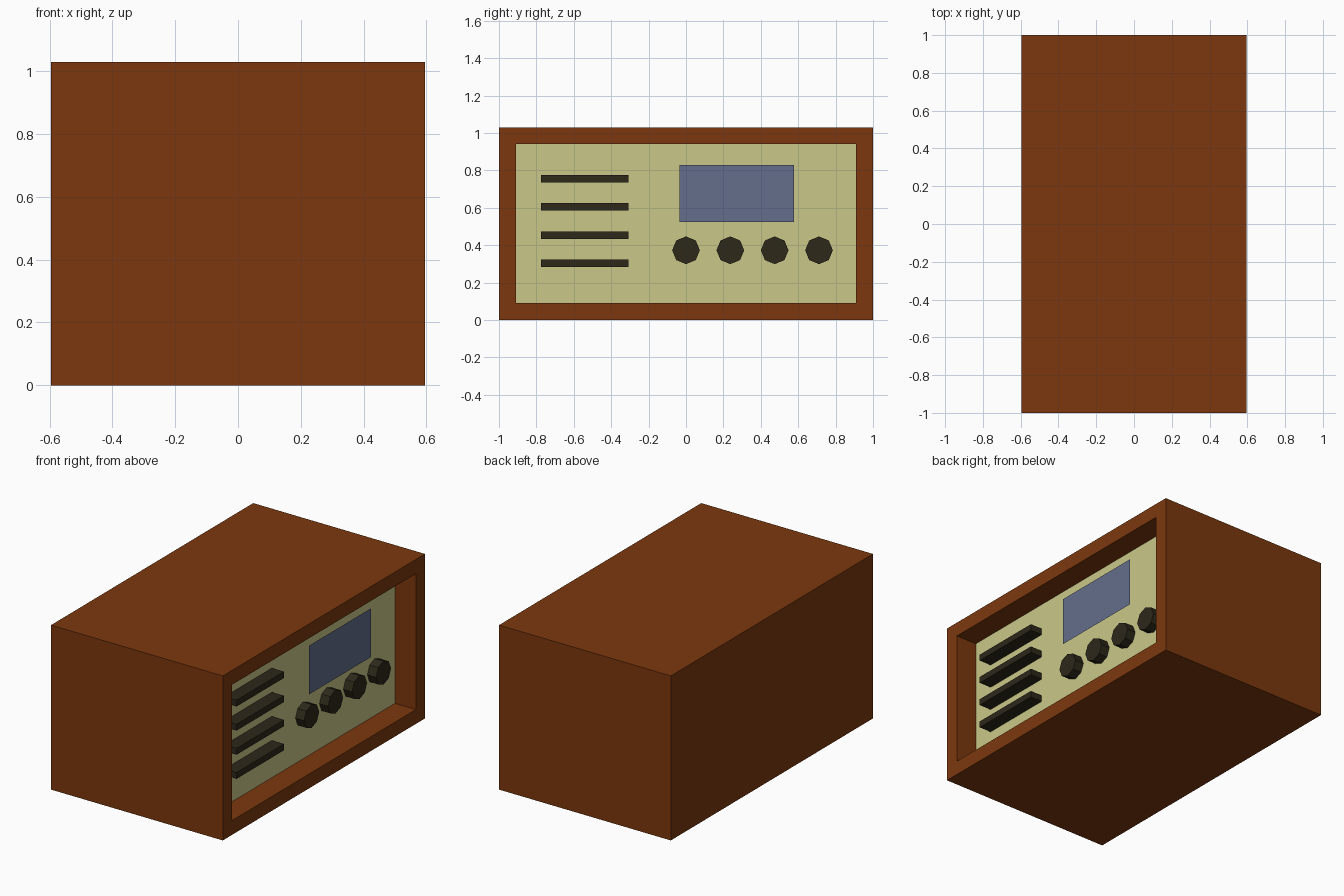
import bpy, bmesh, math
from mathutils import Matrix, Vector

if "Cube" in bpy.data.objects:
    bpy.data.objects.remove(bpy.data.objects["Cube"])


def material(name, rgb):
    m = bpy.data.materials.new(name)
    m.diffuse_color = (*rgb, 1)
    m.use_nodes = True
    m.node_tree.nodes["Principled BSDF"].inputs["Base Color"].default_value = m.diffuse_color
    return m


WOOD = material("wood", (0.20, 0.039, 0.004))
CREAM = material("cream_panel", (0.59, 0.58, 0.25))
GLASS = material("dial_glass", (0.127, 0.156, 0.26))
DARK = material("dark_plastic", (0.026, 0.021, 0.01))

FRONT_X = 0.595      # outer face of the cabinet
PANEL_X = 0.45       # recessed face panel
HEIGHT = 1.03


def finish(bm, name, *mats):
    me = bpy.data.meshes.new(name)
    bm.to_mesh(me)
    bm.free()
    for m in mats:
        me.materials.append(m)
    ob = bpy.data.objects.new(name, me)
    bpy.context.collection.objects.link(ob)
    return ob


def box_bmesh(lo, hi):
    lo, hi = Vector(lo), Vector(hi)
    bm = bmesh.new()
    bmesh.ops.create_cube(bm, size=1, matrix=Matrix.Translation((lo + hi) / 2)
                          @ Matrix.Diagonal((*(hi - lo), 1)))
    return bm


# Cabinet: box whose +x face is inset and pushed in to form the panel
bm = box_bmesh((-FRONT_X, -1, 0), (FRONT_X, 1, HEIGHT))
face = max(bm.faces, key=lambda f: f.calc_center_median().x)
bmesh.ops.inset_individual(bm, faces=[face], thickness=0.09, use_even_offset=True)
panel = bmesh.ops.extrude_discrete_faces(bm, faces=[face])["faces"][0]
panel.material_index = 1
bmesh.ops.translate(bm, verts=panel.verts, vec=(PANEL_X - FRONT_X, 0, 0))
bmesh.ops.recalc_face_normals(bm, faces=bm.faces)
finish(bm, "cabinet", WOOD, CREAM)

# Dial window: a single thin pane standing in front of the panel
bm = bmesh.new()
corners = [(-0.035, 0.525), (0.578, 0.525), (0.578, 0.83), (-0.035, 0.83)]
bm.faces.new([bm.verts.new((0.517, y, z)) for y, z in corners])
finish(bm, "dial_window", GLASS)

# Speaker grille slats
for i in range(4):
    z = 0.303 + i * 0.151
    finish(box_bmesh((PANEL_X, -0.775, z - 0.02), (0.533, -0.307, z + 0.02)),
           f"speaker_slat_{i + 1}", DARK)

# Eight-sided knobs
for i in range(4):
    bm = bmesh.new()
    bmesh.ops.create_cone(
        bm, cap_ends=True, segments=8, radius1=0.074, radius2=0.074, depth=0.06,
        matrix=Matrix.Translation((PANEL_X + 0.03, i * 0.237, 0.373))
        @ Matrix.Rotation(math.pi / 2, 4, 'Y'))
    finish(bm, f"knob_{i + 1}", DARK)
